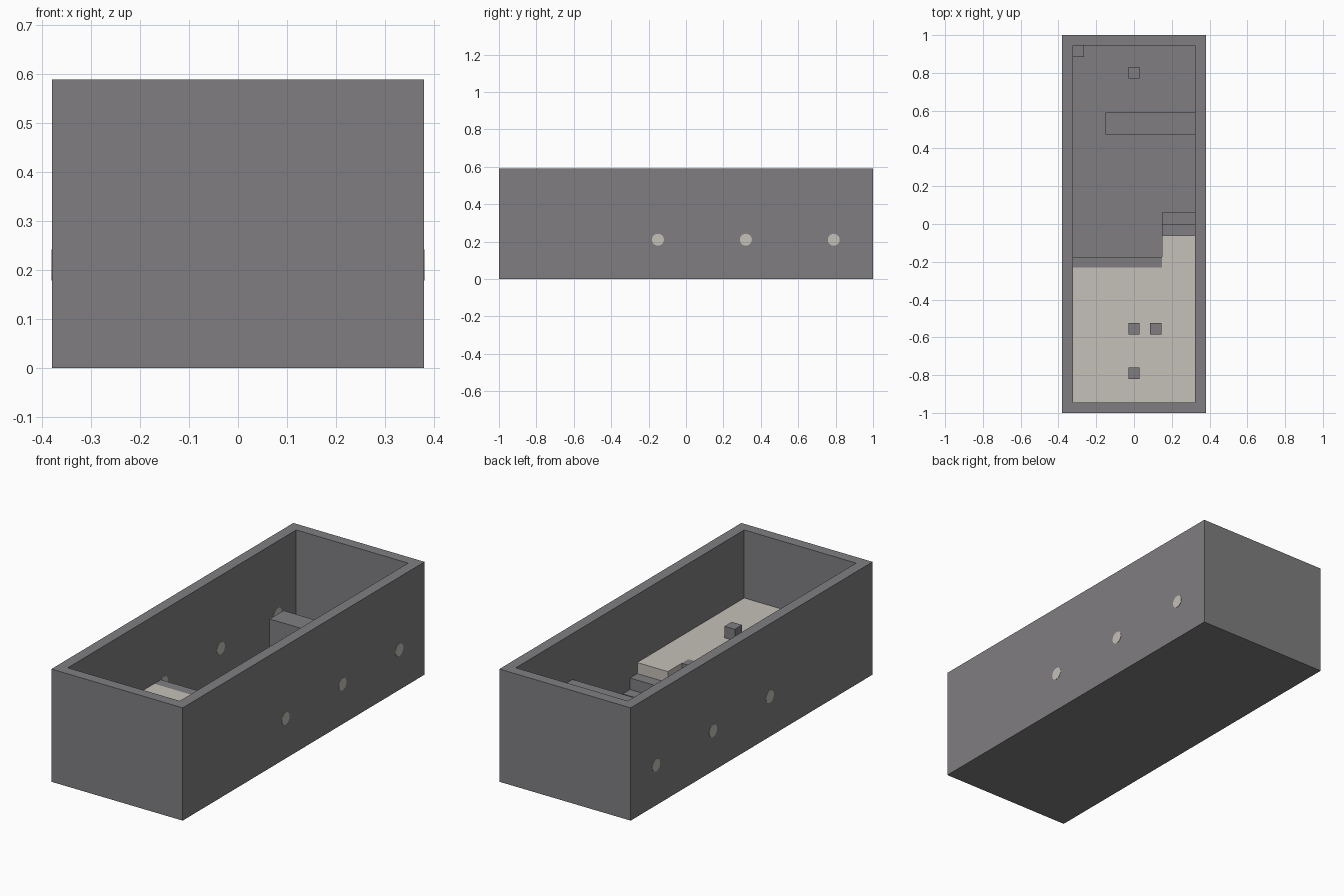
import bpy, bmesh, math
from mathutils import Matrix, Vector

old = bpy.data.objects.get("Cube")
if old:
    bpy.data.objects.remove(old, do_unlink=True)


def make_material(name, rgb):
    mat = bpy.data.materials.new(name)
    mat.use_nodes = True
    mat.diffuse_color = (*rgb, 1)
    mat.node_tree.nodes["Principled BSDF"].inputs["Base Color"].default_value = (*rgb, 1)
    return mat


STONE = make_material("stone grey", (0.215, 0.208, 0.218))
BEIGE = make_material("pale beige", (0.56, 0.53, 0.48))


def finish(bm, name, mat):
    mesh = bpy.data.meshes.new(name)
    bm.to_mesh(mesh)
    bm.free()
    mesh.materials.append(mat)
    obj = bpy.data.objects.new(name, mesh)
    bpy.context.collection.objects.link(obj)
    return obj


def box(name, x, y, z, mat):
    """Box from (min, max) pairs on each axis."""
    bm = bmesh.new()
    bmesh.ops.create_cube(bm, size=1)
    lo, hi = (Vector(c) for c in zip(x, y, z))
    for v in bm.verts:
        v.co = (lo + hi) / 2 + v.co * (hi - lo)
    return finish(bm, name, mat)


W, L, H = 0.38, 1.0, 0.59      # half width, half length, height
T = 0.056                      # wall and floor thickness
IX, IY = W - T, L - T          # inner half sizes
RISE = 0.06                    # step height, also block size
DECK = T + 3 * RISE - 0.002    # platform top

# Open-topped room: box with its top inset and pushed down to the floor
bm = bmesh.new()
bmesh.ops.create_cube(bm, size=1)
for v in bm.verts:
    v.co = (v.co.x * 2 * W, v.co.y * 2 * L, (v.co.z + 0.5) * H)
top = max(bm.faces, key=lambda f: f.calc_center_median().z)
bmesh.ops.inset_region(bm, faces=[top], thickness=T, use_even_offset=True)
pit = bmesh.ops.extrude_face_region(bm, geom=[top])["geom"]
bmesh.ops.translate(bm, vec=(0, 0, T - H), verts=[g for g in pit if isinstance(g, bmesh.types.BMVert)])
if top.is_valid:
    bmesh.ops.delete(bm, geom=[top], context='FACES')
bmesh.ops.recalc_face_normals(bm, faces=bm.faces)
finish(bm, "room_shell", STONE)

# Raised platform with a grey edge and a side extension
EDGE_X = 0.147
box("platform_main", (-IX, EDGE_X), (-IY, -0.23), (T, DECK), BEIGE)
box("platform_edge", (-IX, EDGE_X), (-0.23, -0.175), (T, DECK), STONE)
box("platform_side", (EDGE_X, IX), (-IY, -0.06), (T, DECK), BEIGE)

# Two steps down from the side extension
box("upper_step", (EDGE_X, IX), (-0.06, 0), (T, T + 2 * RISE), STONE)
box("lower_step", (EDGE_X, IX), (0, 0.06), (T, T + RISE), STONE)

# Partition wall
box("partition", (-0.15, IX), (0.475, 0.59), (T, 0.35), STONE)

# Small blocks on the platform and the floor
blocks = [("platform_block_front", 0, -0.79, DECK), ("platform_block_middle", 0, -0.555, DECK),
          ("platform_block_side", 0.115, -0.555, DECK), ("floor_block", 0, 0.8, T),
          ("corner_block", -IX + RISE / 2, IY - RISE / 2, T)]
for name, cx, cy, base in blocks:
    h = RISE / 2
    box(name, (cx - h, cx + h), (cy - h, cy + h), (base, base + RISE), STONE)

# Round plugs through both long walls
for side, sign in (("left", 1), ("right", -1)):
    for i, cy in enumerate((-0.15, 0.32, 0.79)):
        bm = bmesh.new()
        place = Matrix.Translation((sign * (W - T / 2), cy, 0.21)) @ Matrix.Rotation(math.pi / 2, 4, 'Y')
        bmesh.ops.create_cone(bm, cap_ends=True, segments=24, radius1=0.032, radius2=0.032,
                              depth=T + 0.003, matrix=place)
        finish(bm, f"wall_plug_{side}_{i + 1}", BEIGE)
